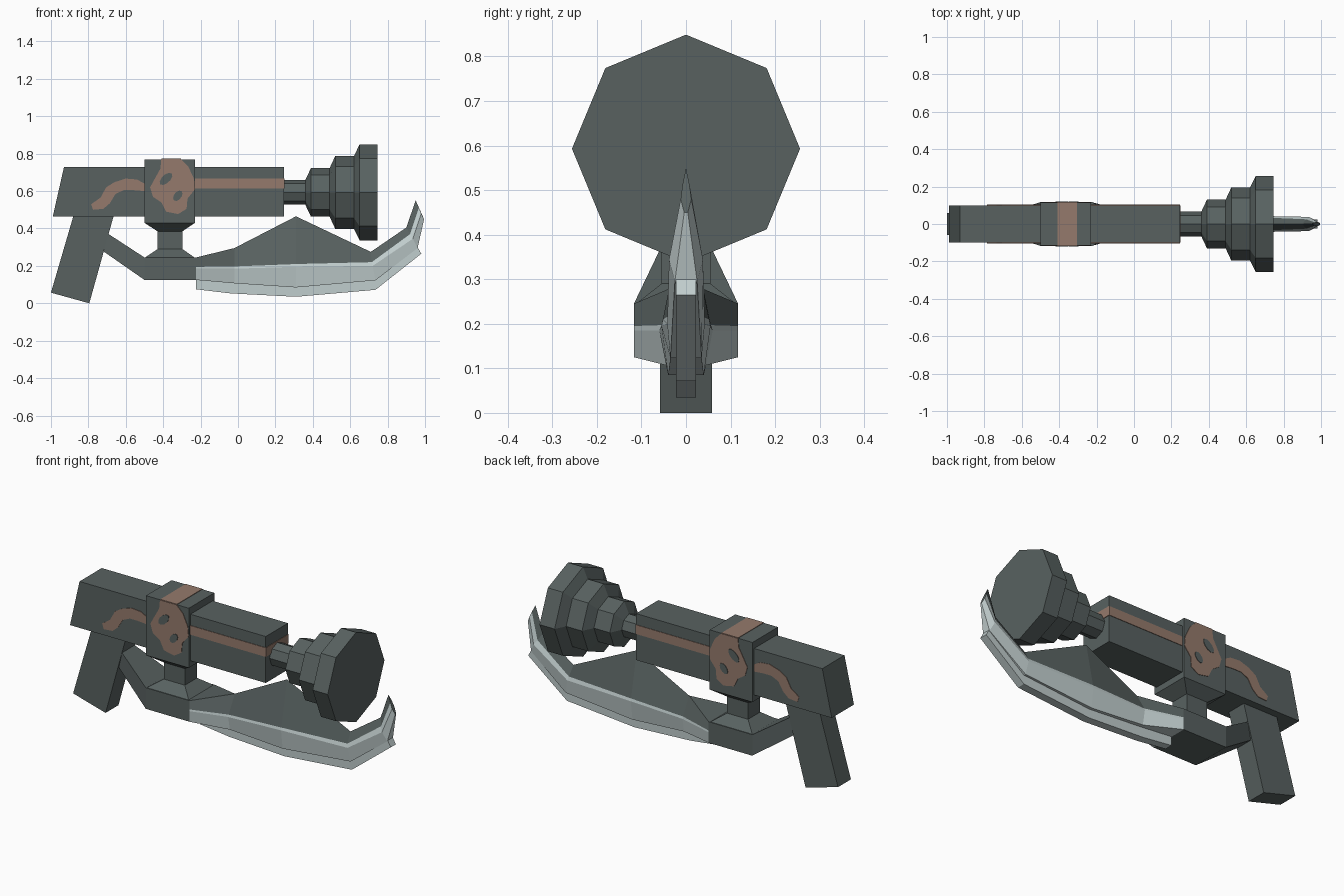
import bpy, bmesh, math


def material(name, rgb):
    m = bpy.data.materials.new(name)
    m.diffuse_color = (*rgb, 1)
    return m


DARK = material("dark gunmetal", (0.098, 0.121, 0.118))
STEEL = material("pale steel", (0.53, 0.61, 0.61))
BROWN = material("dull copper", (0.30, 0.195, 0.15))


def finish(name, bm, mats):
    bmesh.ops.remove_doubles(bm, verts=bm.verts, dist=1e-5)
    bmesh.ops.recalc_face_normals(bm, faces=bm.faces)
    me = bpy.data.meshes.new(name)
    bm.to_mesh(me)
    bm.free()
    for m in mats:
        me.materials.append(m)
    ob = bpy.data.objects.new(name, me)
    bpy.context.collection.objects.link(ob)
    return ob


def loft(name, rings, mats, rule=lambda seg: 0):
    """Skin a list of equal closed rings and cap both ends."""
    bm = bmesh.new()
    vs = [[bm.verts.new(p) for p in r] for r in rings]
    n = len(rings[0])
    for a, b in zip(vs, vs[1:]):
        for i in range(n):
            j = (i + 1) % n
            bm.faces.new((a[i], a[j], b[j], b[i])).material_index = rule(i)
    bm.faces.new(vs[0])
    bm.faces.new(vs[-1])
    return finish(name, bm, mats)


def prism(name, pts, spans, mat):
    """Extrude an XZ outline over each (y0, y1) span."""
    bm = bmesh.new()
    for y0, y1 in spans:
        a = [bm.verts.new((x, y0, z)) for x, z in pts]
        b = [bm.verts.new((x, y1, z)) for x, z in pts]
        n = len(pts)
        for i in range(n):
            j = (i + 1) % n
            bm.faces.new((a[i], a[j], b[j], b[i]))
        bm.faces.new(a)
        bm.faces.new(b)
    return finish(name, bm, [mat])


def paint(name, pts, y, mat, t=0.003):
    """Thin plate on both flanks."""
    return prism(name, pts, [(-y - t, -y + 0.002), (y - 0.002, y + t)], mat)


def rows_ring(rows):
    """Mirror (x, z, half width) rows into a closed ring."""
    return [(x, -w, z) for x, z, w in rows] + [(x, w, z) for x, z, w in reversed(rows)]


def box_ring(x, z0, z1, w):
    return rows_ring([(x, z1, w), (x, z0, w)])


# Main body and grip
prism("body", [(-0.99, 0.465), (-0.93, 0.73), (0.245, 0.73), (0.245, 0.465)], [(-0.1, 0.1)], DARK)
prism("grip", [(-0.88, 0.467), (-0.665, 0.467), (-0.795, 0), (-1, 0.057)], [(-0.058, 0.058)], DARK)

# Clamp around the body with its tapered post, lofted downwards
clamp = [(0.77, -0.5, -0.23, 0.115), (0.43, -0.5, -0.23, 0.115), (0.385, -0.43, -0.297, 0.055),
         (0.29, -0.43, -0.297, 0.055), (0.243, -0.5, -0.23, 0.115)]
loft("clamp_and_post", [[(a, -w, z), (b, -w, z), (b, w, z), (a, w, z)] for z, a, b, w in clamp], [DARK])

# Lower arm from the grip to the blade
loft("lower_arm", [box_ring(-0.73, 0.285, 0.395, 0.045), box_ring(-0.5, 0.125, 0.245, 0.117),
                   box_ring(-0.225, 0.125, 0.245, 0.117)], [DARK])

# Blade: rows are ridge, colour line, widest line, bottom
blade = [
    [(-0.225, 0.245, 0.117), (-0.225, 0.195, 0.117), (-0.225, 0.185, 0.117), (-0.225, 0.125, 0.117)],
    [(-0.02, 0.295, 0), (-0.02, 0.197, 0.056), (-0.02, 0.185, 0.06), (-0.02, 0.107, 0.045)],
    [(0.31, 0.465, 0), (0.31, 0.21, 0.052), (0.31, 0.195, 0.055), (0.31, 0.085, 0.04)],
    [(0.71, 0.275, 0), (0.715, 0.22, 0.034), (0.72, 0.2, 0.042), (0.735, 0.123, 0.035)],
    [(0.90, 0.405, 0), (0.92, 0.37, 0.025), (0.935, 0.345, 0.038), (0.96, 0.295, 0.025)],
    [(0.95, 0.55, 0), (0.967, 0.512, 0.008), (0.98, 0.48, 0.012), (0.995, 0.45, 0.004)],
]
loft("blade", [rows_ring(r) for r in blade], [DARK, STEEL], lambda i: 0 if i in (0, 6, 7) else 1)

# Narrow cutting strip under the blade
strip = [(-0.225, 0.13, -0.225, 0.075), (-0.04, 0.112, -0.04, 0.053), (0.31, 0.09, 0.31, 0.035),
         (0.73, 0.13, 0.735, 0.072), (0.955, 0.31, 0.98, 0.265)]
loft("blade_edge_strip", [rows_ring([(a, b, 0.023), (c, d, 0.023)]) for a, b, c, d in strip], [STEEL])

# Stepped eight-sided muzzle
steps = [(0.24, 0.066), (0.36, 0.066), (0.39, 0.13), (0.49, 0.13), (0.52, 0.195),
         (0.62, 0.195), (0.65, 0.256), (0.745, 0.256)]
loft("muzzle", [[(x, r * math.sin(k * math.pi / 4), 0.593 + r * math.cos(k * math.pi / 4))
                 for k in range(8)] for x, r in steps], [DARK])

# Copper paint on the flanks: stripe, tail and round emblem
paint("side_stripe", [(-0.23, 0.615), (0.245, 0.615), (0.245, 0.667), (-0.23, 0.667)], 0.1, BROWN)
paint("side_tail", [(-0.5, 0.60), (-0.56, 0.605), (-0.61, 0.605), (-0.655, 0.585), (-0.685, 0.535),
                    (-0.72, 0.505), (-0.775, 0.5), (-0.785, 0.53), (-0.735, 0.565), (-0.705, 0.62),
                    (-0.66, 0.648), (-0.6, 0.667), (-0.54, 0.662), (-0.5, 0.64)], 0.1, BROWN)
paint("emblem", [(-0.41, 0.77), (-0.305, 0.77), (-0.265, 0.73), (-0.235, 0.665), (-0.23, 0.61),
                 (-0.27, 0.56), (-0.275, 0.505), (-0.32, 0.477), (-0.385, 0.49), (-0.41, 0.54),
                 (-0.455, 0.57), (-0.47, 0.62), (-0.44, 0.675), (-0.415, 0.72)], 0.115, BROWN)


def oval(cx, cz, a, b, tilt):
    c, s = math.cos(tilt), math.sin(tilt)
    pts = [(a * math.cos(k * math.pi / 5), b * math.sin(k * math.pi / 5)) for k in range(10)]
    return [(cx + u * c - v * s, cz + u * s + v * c) for u, v in pts]


paint("emblem_spot_upper", oval(-0.385, 0.665, 0.042, 0.022, 0.75), 0.115, DARK, 0.006)
paint("emblem_spot_lower", oval(-0.322, 0.575, 0.032, 0.02, 0.9), 0.115, DARK, 0.006)

# Copper plates over the clamp top and across the body's front end
prism("clamp_top_stripe", [(-0.41, 0.768), (-0.305, 0.768), (-0.305, 0.773), (-0.41, 0.773)],
      [(-0.115, 0.115)], BROWN)
prism("body_end_stripe", [(0.243, 0.615), (0.248, 0.615), (0.248, 0.667), (0.243, 0.667)],
      [(-0.1, 0.1)], BROWN)
